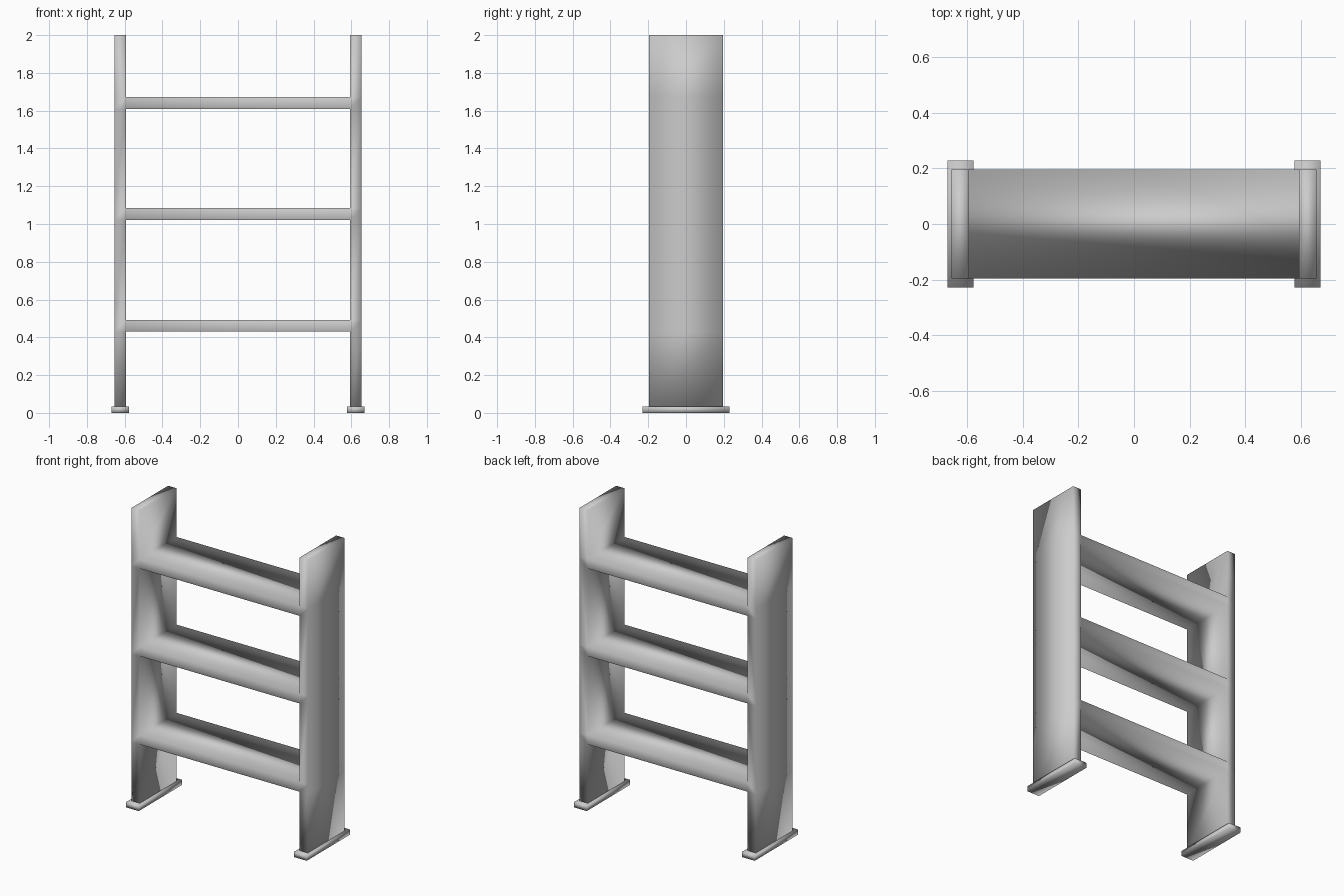
import bpy, bmesh

if "Cube" in bpy.data.objects:
    bpy.data.objects.remove(bpy.data.objects["Cube"])

DEPTH = 0.195   # half depth of uprights and shelves


def finish(name, bm):
    bmesh.ops.recalc_face_normals(bm, faces=bm.faces[:])
    mesh = bpy.data.meshes.new(name)
    bm.to_mesh(mesh)
    bm.free()
    obj = bpy.data.objects.new(name, mesh)
    bpy.context.collection.objects.link(obj)
    for p in mesh.polygons:
        p.use_smooth = True
    return obj


# Frame: ladder-shaped front profile (two uprights joined by three shelves), extruded in depth
xs = [-0.655, -0.592, 0.592, 0.655]
zs = [0.035, 0.43, 0.493, 1.022, 1.085, 1.61, 1.673, 2.0]
bm = bmesh.new()
grid = [[bm.verts.new((x, -DEPTH, z)) for x in xs] for z in zs]
for r in range(len(zs) - 1):
    for c in range(3):
        if c != 1 or r % 2 == 1:
            bm.faces.new((grid[r][c], grid[r][c + 1], grid[r + 1][c + 1], grid[r + 1][c]))
ext = bmesh.ops.extrude_face_region(bm, geom=bm.faces[:], use_keep_orig=True)
new_verts = [g for g in ext["geom"] if isinstance(g, bmesh.types.BMVert)]
bmesh.ops.translate(bm, verts=new_verts, vec=(0, 2 * DEPTH, 0))
finish("shelf_frame", bm)

# Feet: one flat block under each upright
for side, name in ((-1, "left_foot"), (1, "right_foot")):
    bm = bmesh.new()
    bmesh.ops.create_cube(bm, size=1)
    bmesh.ops.scale(bm, verts=bm.verts[:], vec=(0.094, 0.458, 0.035))
    bmesh.ops.translate(bm, verts=bm.verts[:], vec=(side * 0.6235, 0, 0.0175))
    finish(name, bm)
